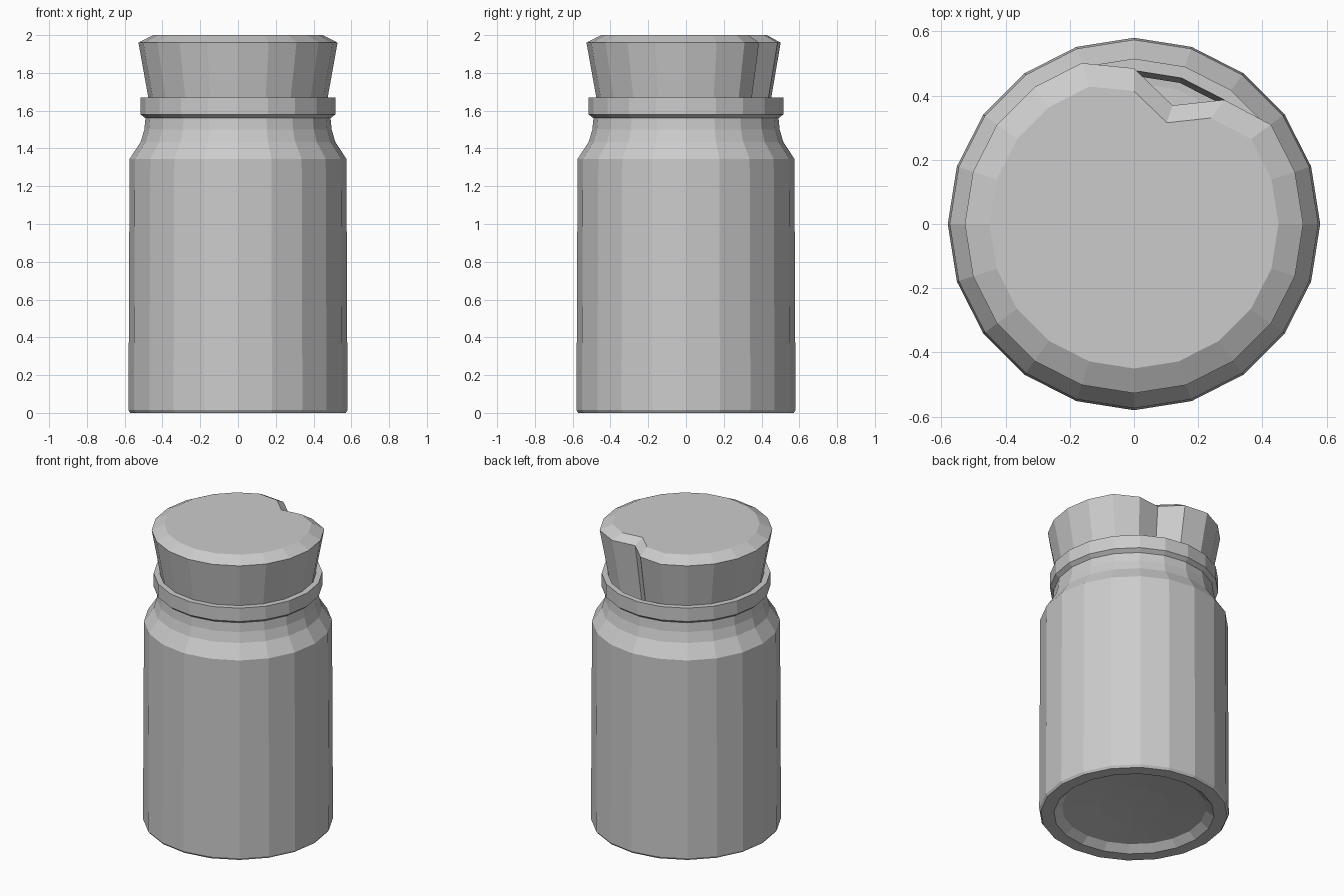
import bpy, bmesh
from math import cos, sin, tau

if "Cube" in bpy.data.objects:
    bpy.data.objects.remove(bpy.data.objects["Cube"])

SIDES = 20


def lathe(name, profile, scale_at=None):
    """Spin (radius, z) points around z; scale_at squeezes chosen sides."""
    scale_at = scale_at or {}
    bm = bmesh.new()
    rings = []
    for r, z in profile:
        if r == 0:
            rings.append([bm.verts.new((0, 0, z))] * SIDES)
            continue
        ring = []
        for i in range(SIDES):
            a, k = tau * i / SIDES, r * scale_at.get(i, 1)
            ring.append(bm.verts.new((k * cos(a), k * sin(a), z)))
        rings.append(ring)
    for lo, hi in zip(rings, rings[1:]):
        for i in range(SIDES):
            j = (i + 1) % SIDES
            quad = dict.fromkeys((lo[i], lo[j], hi[j], hi[i]))
            bm.faces.new(list(quad))
    # Close flat ends with a single polygon
    for ring in (rings[0], rings[-1]):
        if ring[0] is not ring[1]:
            bm.faces.new(ring)
    bmesh.ops.recalc_face_normals(bm, faces=bm.faces)
    mesh = bpy.data.meshes.new(name)
    bm.to_mesh(mesh)
    bm.free()
    obj = bpy.data.objects.new(name, mesh)
    bpy.context.collection.objects.link(obj)
    return obj


# Hollow jar: dished underside, outer wall, shoulder, lip, then inner wall
lathe("jar", [
    (0, 0.065), (0.21, 0.06), (0.44, 0.04), (0.49, 0.0), (0.57, 0.0),
    (0.58, 0.015), (0.574, 1.345), (0.515, 1.435), (0.496, 1.50),
    (0.49, 1.56), (0.515, 1.58), (0.515, 1.67),
    (0.478, 1.67), (0.462, 1.50), (0.48, 1.42), (0.54, 1.33),
    (0.545, 0.10), (0.44, 0.09), (0, 0.10),
])

# Tapered cork stopper with a chipped notch at the back
lathe("cork_stopper",
      [(0.435, 1.42), (0.475, 1.67), (0.527, 1.96), (0.45, 2.0)],
      {3: 0.907, 4: 0.737, 5: 0.92})
